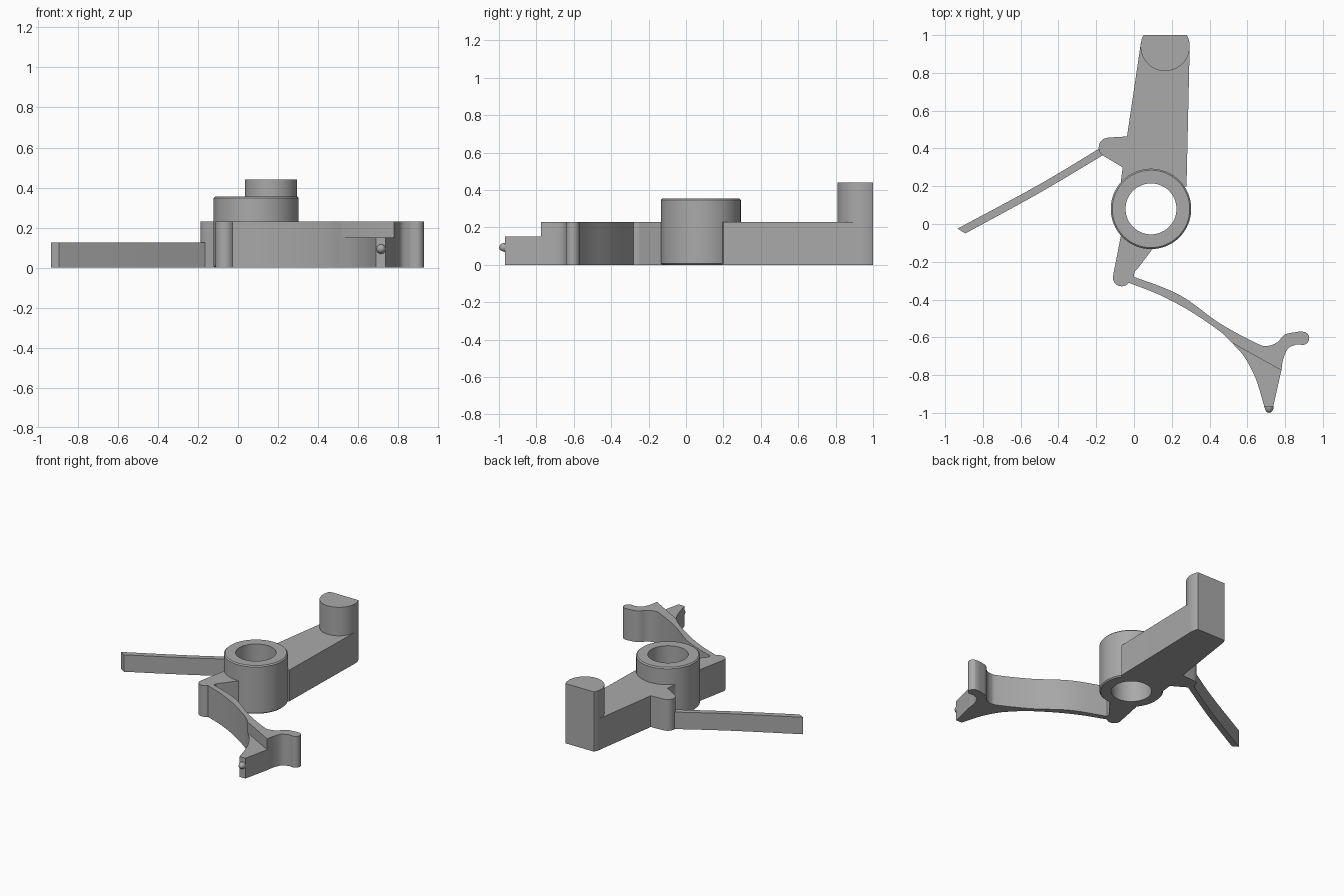
import bpy
import bmesh
from math import cos, sin, radians
from mathutils import Vector

default_cube = bpy.data.objects.get("Cube")
if default_cube:
    bpy.data.objects.remove(default_cube, do_unlink=True)

grey = bpy.data.materials.new("plain grey")
grey.use_nodes = True
colour = (0.4, 0.4, 0.4, 1)
grey.diffuse_color = colour
grey.node_tree.nodes["Principled BSDF"].inputs["Base Color"].default_value = colour

HUB = (0.09, 0.08)
POST = (0.165, 0.94)
BODY_TOP = 0.23


def arc(centre, radius, start, end, steps=16):
    """Points along a circular arc, angles in degrees."""
    turn = [radians(start + (end - start) * i / steps) for i in range(steps + 1)]
    return [(centre[0] + radius * cos(a), centre[1] + radius * sin(a)) for a in turn]


def smooth(points, steps=6):
    """Smooth curve passing through every given point."""
    p = [Vector(q) for q in points]
    p = [2 * p[0] - p[1]] + p + [2 * p[-1] - p[-2]]
    curve = []
    for a, b, c, d in zip(p, p[1:], p[2:], p[3:]):
        for i in range(steps):
            t = i / steps
            q = 2 * b + (c - a) * t + (2 * a - 5 * b + 4 * c - d) * t**2
            curve.append(tuple((q + (3 * b - a - 3 * c + d) * t**3) / 2))
    return curve + [tuple(points[-1])]


def finish(name, bm):
    bmesh.ops.remove_doubles(bm, verts=bm.verts, dist=0.0005)
    bmesh.ops.recalc_face_normals(bm, faces=bm.faces)
    mesh = bpy.data.meshes.new(name)
    bm.to_mesh(mesh)
    bm.free()
    mesh.materials.append(grey)
    obj = bpy.data.objects.new(name, mesh)
    bpy.context.collection.objects.link(obj)
    bpy.ops.object.select_all(action="DESELECT")
    obj.select_set(True)
    bpy.context.view_layer.objects.active = obj
    bpy.ops.object.shade_smooth_by_angle(angle=radians(30))
    return obj


def plate(name, outline, bottom, top):
    """Extrude a flat outline upwards."""
    bm = bmesh.new()
    face = bm.faces.new([bm.verts.new((x, y, bottom)) for x, y in outline])
    result = bmesh.ops.extrude_face_region(bm, geom=[face])
    raised = [v for v in result["geom"] if isinstance(v, bmesh.types.BMVert)]
    bmesh.ops.translate(bm, verts=raised, vec=(0, 0, top - bottom))
    return finish(name, bm)


# Hollow pivot hub with softened outer rims
bm = bmesh.new()
profile = [(0.135, 0), (0.205, 0), (0.213, 0.008), (0.213, 0.347),
           (0.205, 0.355), (0.135, 0.355)]
ring = [bm.verts.new((HUB[0] + r, HUB[1], z)) for r, z in profile]
edges = [bm.edges.new((a, b)) for a, b in zip(ring, ring[1:] + ring[:1])]
bmesh.ops.spin(bm, geom=ring + edges, cent=(*HUB, 0), axis=(0, 0, 1),
               angle=radians(360), steps=64)
finish("pivot_hub", bm)

# Main arm with its side lug, wrapped around the hub wall
main_arm = (
    arc(POST, 0.13, 27.5, -5, 6)
    + [(0.278, 0.2)]
    + arc(HUB, 0.17, 33, 140)
    + [(-0.07, 0.22), (-0.06, 0.3), (-0.16, 0.36)]
    + arc((-0.135, 0.405), 0.052, 220, 95, 10)
    + [(-0.1, 0.46), (-0.037, 0.463)]
    + arc(POST, 0.13, 172, 152.5, 5)
)
plate("main_arm", main_arm, 0, BODY_TOP)

# Upright post, cut flat at the back
plate("end_post", arc(POST, 0.13, 152.5, 387.5, 48), BODY_TOP - 0.01, 0.44)

# Thin straight spring blade
upper = smooth([(-0.15, 0.42), (-0.5, 0.21), (-0.935, -0.025)])
lower = smooth([(-0.893, -0.05), (-0.5, 0.165), (-0.13, 0.385)])
plate("straight_spring", upper + lower, 0, 0.125)

# Lower lug joining the hub to the curved spring
lower_lug = (
    arc(HUB, 0.17, 273, 222)
    + [(-0.07, -0.065)]
    + arc((-0.065, -0.283), 0.047, 175, 320, 12)
    + smooth([(0, -0.283), (0.003, -0.255), (0.02, -0.235)], 3)
    + [(0.1, -0.13)]
)
plate("lower_lug", lower_lug, 0, BODY_TOP)

# Curved spring flowing into the hooked finger
outer_edge = smooth([(-0.04, -0.265), (0, -0.28), (0.24, -0.375), (0.453, -0.525),
                     (0.65, -0.632), (0.71, -0.645), (0.76, -0.625), (0.8, -0.585),
                     (0.87, -0.57)])
finger = arc((0.893, -0.605), 0.035, 80, -100, 12)
hook = smooth([(0.86, -0.637), (0.815, -0.66), (0.79, -0.715), (0.78, -0.775)])
inner_edge = smooth([(0.52, -0.63), (0.453, -0.567), (0.295, -0.46),
                     (0.135, -0.375), (-0.03, -0.31)])
plate("curved_spring", outer_edge + finger + hook + inner_edge, 0, BODY_TOP)

# Lower tapering foot
foot = smooth([(0.52, -0.63), (0.585, -0.705), (0.645, -0.82), (0.69, -0.967)])
plate("tapered_foot", foot + [(0.737, -0.967), (0.78, -0.775)], 0, 0.15)

# Small rounded nub on the foot's tip
bm = bmesh.new()
bmesh.ops.create_uvsphere(bm, u_segments=16, v_segments=10, radius=0.024)
bmesh.ops.scale(bm, verts=bm.verts, vec=(1, 1.4, 1))
bmesh.ops.translate(bm, verts=bm.verts, vec=(0.715, -0.966, 0.093))
finish("tip_nub", bm)
